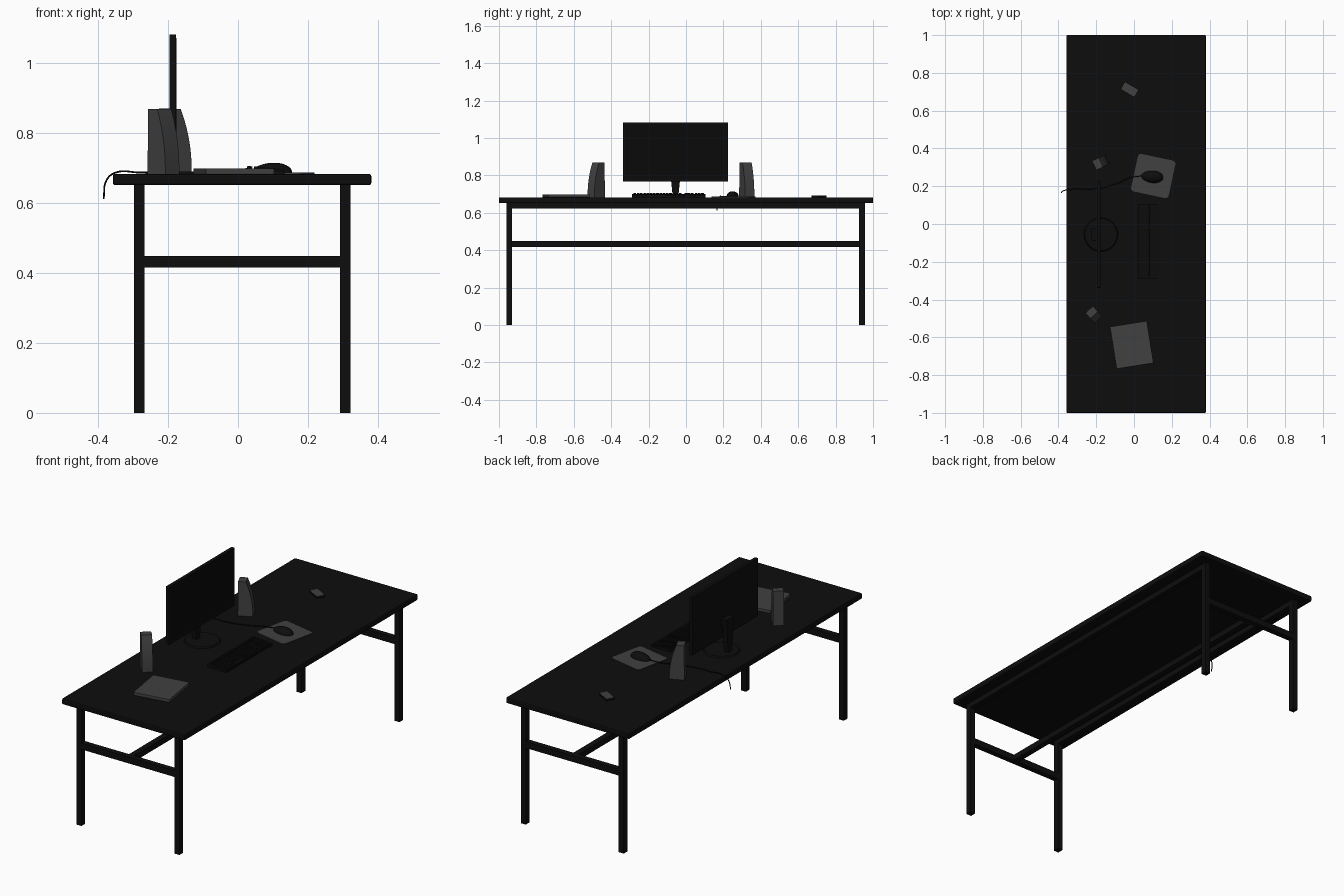
import bpy, bmesh, math
from mathutils import Matrix, Vector

cube = bpy.data.objects.get("Cube")
if cube:
    bpy.data.objects.remove(cube, do_unlink=True)


def material(name, v):
    m = bpy.data.materials.new(name)
    m.use_nodes = True
    m.diffuse_color = (v, v, v, 1)
    m.node_tree.nodes["Principled BSDF"].inputs["Base Color"].default_value = (v, v, v, 1)
    return m


BLACK = material("matte black", 0.004)
SCREEN = material("screen black", 0.003)
GREY = material("dark grey", 0.052)
TOP = 0.683  # height of the desk surface


def add_object(name, bm, mat, matrix=Matrix(), smooth=False):
    bmesh.ops.recalc_face_normals(bm, faces=bm.faces)
    me = bpy.data.meshes.new(name)
    bm.to_mesh(me)
    bm.free()
    me.materials.append(mat)
    ob = bpy.data.objects.new(name, me)
    ob.matrix_world = matrix
    bpy.context.collection.objects.link(ob)
    if smooth:
        bpy.ops.object.select_all(action="DESELECT")
        ob.select_set(True)
        bpy.context.view_layer.objects.active = ob
        bpy.ops.object.shade_smooth_by_angle(angle=math.radians(40))
    return ob


def placed(x, y, z, degrees=0):
    return Matrix.Translation((x, y, z)) @ Matrix.Rotation(math.radians(degrees), 4, "Z")


def add_box(bm, lo, hi):
    lo, hi = Vector(lo), Vector(hi)
    size = Matrix.Diagonal((*(hi - lo), 1))
    return bmesh.ops.create_cube(bm, size=1, matrix=Matrix.Translation((lo + hi) / 2) @ size)


def box(name, lo, hi, mat=BLACK, bevel=0, matrix=Matrix()):
    bm = bmesh.new()
    add_box(bm, lo, hi)
    if bevel:
        bmesh.ops.bevel(bm, geom=bm.edges[:], offset=bevel, segments=2, affect="EDGES", profile=0.5)
    return add_object(name, bm, mat, matrix)


def slab(name, w, d, h, radius, mat, matrix):
    """Flat sheet with rounded corners, resting on its origin."""
    bm = bmesh.new()
    add_box(bm, (-w / 2, -d / 2, 0), (w / 2, d / 2, h))
    upright = [e for e in bm.edges if abs(e.verts[0].co.z - e.verts[1].co.z) > h / 2]
    bmesh.ops.bevel(bm, geom=upright, offset=radius, segments=5, affect="EDGES", profile=0.5)
    return add_object(name, bm, mat, matrix)


def extrude_profile(name, points, width, mat, matrix):
    """Side profile in depth and height, given a width."""
    bm = bmesh.new()
    face = bm.faces.new([bm.verts.new((x, -width / 2, z)) for x, z in points])
    new = bmesh.ops.extrude_face_region(bm, geom=[face])["geom"]
    bmesh.ops.translate(bm, vec=(0, width, 0), verts=[v for v in new if isinstance(v, bmesh.types.BMVert)])
    return add_object(name, bm, mat, matrix, smooth=True)


def tube(name, points, radius):
    cu = bpy.data.curves.new(name, "CURVE")
    cu.dimensions = "3D"
    cu.bevel_depth = radius
    cu.bevel_resolution = 2
    cu.resolution_u = 6
    cu.use_fill_caps = True
    sp = cu.splines.new("BEZIER")
    sp.bezier_points.add(len(points) - 1)
    for bp, p in zip(sp.bezier_points, points):
        bp.co = p
        bp.handle_left_type = bp.handle_right_type = "AUTO"
    cu.materials.append(BLACK)
    bpy.context.collection.objects.link(bpy.data.objects.new(name, cu))


# Desk: top, four legs, end crossbars, long rails and a central stretcher
box("desk_top", (-0.358, -1, 0.651), (0.381, 1, TOP), bevel=0.006)
for side, x in (("back", -0.282), ("front", 0.306)):
    for end, y in (("right", -0.945), ("left", 0.942)):
        box(f"{side}_{end}_leg", (x - 0.015, y - 0.016, 0), (x + 0.015, y + 0.016, 0.652))
    box(f"{side}_rail", (x - 0.015, -0.93, 0.622), (x + 0.015, 0.926, 0.652))
for end, y in (("right", -0.945), ("left", 0.942)):
    box(f"{end}_crossbar", (-0.267, y - 0.015, 0.415), (0.291, y + 0.015, 0.449))
box("stretcher", (-0.004, -0.93, 0.417), (0.028, 0.927, 0.448))

# Monitor: panel, inset screen plate, tapered neck, round foot
MY = -0.056
box("monitor_panel", (-0.196, -0.338, 0.767), (-0.177, 0.225, 1.082), bevel=0.002)
box("monitor_screen", (-0.178, -0.326, 0.782), (-0.1762, 0.213, 1.072), SCREEN)
bm = bmesh.new()
neck = add_box(bm, (-0.226, -0.033, TOP), (-0.2, 0.033, 0.87))
for v in neck["verts"]:
    if v.co.z < 0.7:
        v.co.y *= 0.45
add_object("monitor_neck", bm, BLACK, Matrix.Translation((0, MY, 0)))
box("monitor_mount", (-0.205, MY - 0.03, 0.81), (-0.194, MY + 0.03, 0.87))
bm = bmesh.new()
bmesh.ops.create_cone(bm, cap_ends=True, segments=40, radius1=0.09, radius2=0.085, depth=0.007)
add_object("monitor_foot", bm, BLACK, Matrix.Translation((-0.175, MY, TOP + 0.0035)), smooth=True)

# Speakers: upright back, front curving in towards the top
H = 0.186
front = []
for i in range(11):
    t = i / 10
    front.append((0.038 - 0.035 * t ** 2.2, H * t))
profile = [(-0.038, 0)] + front + [(-0.036, H)]
for end, x, y, turn in (("left", -0.178, 0.325, 25), ("right", -0.213, -0.48, -48)):
    spot = placed(x, y, TOP, turn)
    extrude_profile(f"{end}_speaker", profile, 0.054, GREY, spot)

# Keyboard: sloping case with rows of keys
KX, SLOPE = 0.021, math.radians(5)
extrude_profile("keyboard_case", [(0, 0), (0.114, 0), (0.114, 0.007), (0, 0.017)], 0.395, BLACK,
                placed(KX, -0.0925, TOP))
bm = bmesh.new()
PITCH = 0.0175
blocks = ((-0.188, 15), (0.085, 3), (0.14, 3))
for row in range(6):
    x = 0.005 + row * PITCH + (0.002 if row else 0)
    for start, count in blocks:
        for k in range(count):
            if row == 5 and start < 0 and 4 <= k <= 8:
                continue
            y = start + k * PITCH * (0.99 if start < 0 else 0.95)
            add_box(bm, (x, y, 0), (x + 0.0145, y + 0.0145, 0.007))
add_box(bm, (0.0945, -0.118, 0), (0.109, -0.034, 0.007))
add_object("keyboard_keys", bm, BLACK,
           Matrix.Translation((KX, -0.0925, TOP + 0.0165)) @ Matrix.Rotation(SLOPE, 4, "Y"))

# Mouse on its pad, with the cable hanging over the back edge
slab("mouse_pad", 0.203, 0.203, 0.004, 0.018, GREY, placed(0.102, 0.254, TOP, -12))
bm = bmesh.new()
bmesh.ops.create_uvsphere(bm, u_segments=32, v_segments=16, radius=1)
for v in bm.verts:
    x, y, z = v.co
    v.co = (x * 0.058, y * (0.032 + 0.003 * x), max(z, 0) * (0.028 + 0.003 * x))
bmesh.ops.remove_doubles(bm, verts=bm.verts, dist=0.00001)
add_object("mouse", bm, BLACK, placed(0.097, 0.25, TOP + 0.004, -5), smooth=True)
wire = TOP + 0.004
tube("mouse_cable", [(0.045, 0.255, wire + 0.006), (-0.02, 0.245, wire + 0.002), (-0.09, 0.215, wire),
                     (-0.18, 0.19, wire), (-0.28, 0.185, wire), (-0.35, 0.182, wire),
                     (-0.376, 0.175, 0.665), (-0.384, 0.165, 0.612)], 0.0025)

# Notebook and phone
box("notebook", (-0.099, -0.113, 0), (0.099, 0.113, 0.016), GREY, 0.001, placed(-0.012, -0.64, TOP, 9))
spot = placed(-0.023, 0.712, TOP, -30)
slab("phone_body", 0.086, 0.047, 0.009, 0.005, BLACK, spot)
slab("phone_face", 0.083, 0.044, 0.002, 0.004, GREY, spot @ Matrix.Translation((0, 0, 0.0085)))
